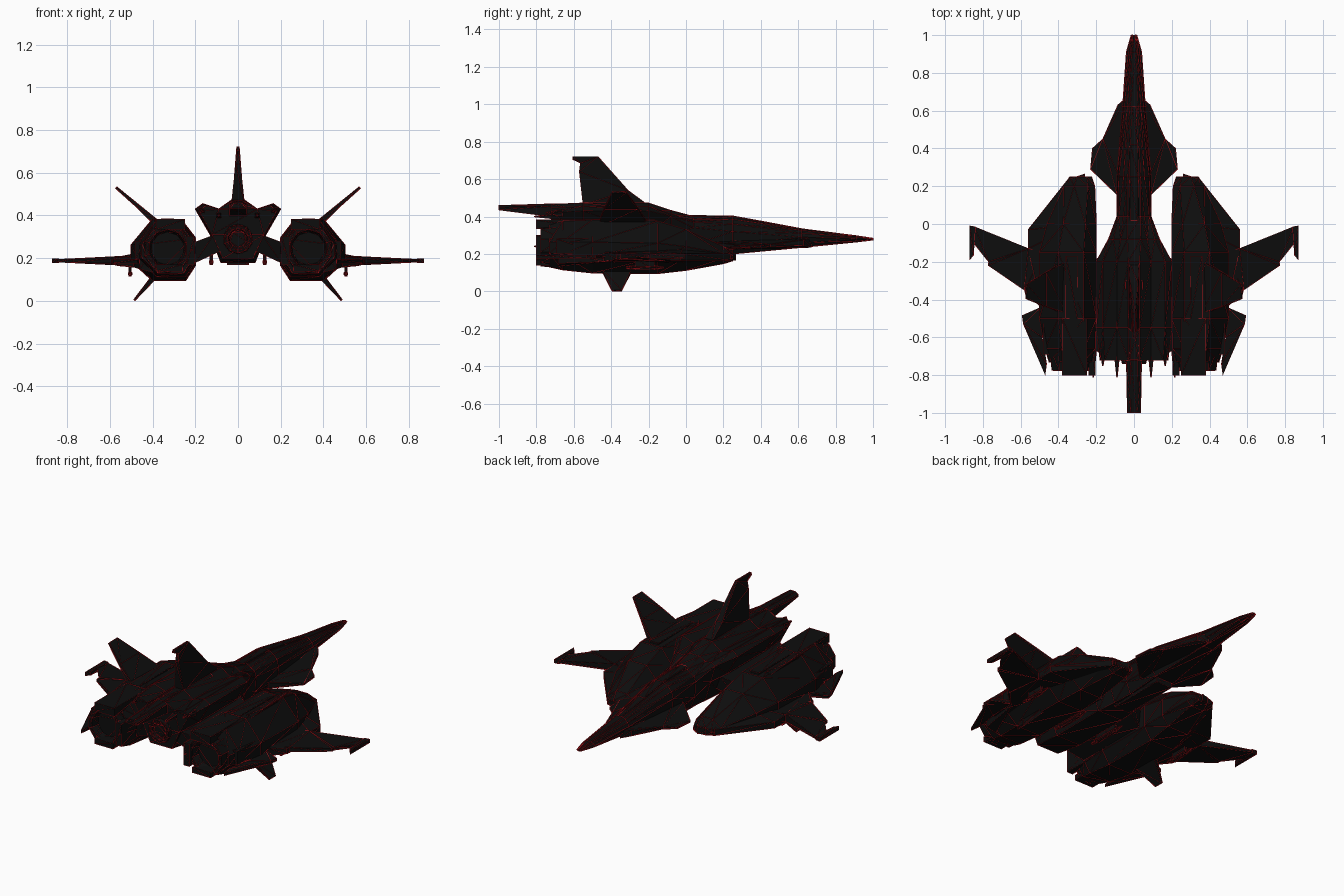
import bpy, bmesh, math
from mathutils import Vector


def make_mat(name, color):
    m = bpy.data.materials.new(name)
    m.diffuse_color = color
    return m


BLACK = make_mat("black_hull", (0.004, 0.004, 0.004, 1))
RED = make_mat("red_edge", (0.6, 0.01, 0.015, 1))


def finish(name, bm, mirror=True):
    bmesh.ops.recalc_face_normals(bm, faces=bm.faces)
    me = bpy.data.meshes.new(name)
    bm.to_mesh(me)
    bm.free()
    ob = bpy.data.objects.new(name, me)
    bpy.context.collection.objects.link(ob)
    me.materials.append(BLACK)
    me.materials.append(RED)
    if mirror:
        mod = ob.modifiers.new("mirror", 'MIRROR')
        mod.use_mirror_merge = False
    ob.modifiers.new("facets", 'TRIANGULATE')
    w = ob.modifiers.new("edge_lines", 'WIREFRAME')
    w.thickness = 0.004
    w.offset = 0.3
    w.use_replace = False
    w.use_even_offset = False
    w.material_offset = 1
    return ob


def loft(name, rings, mirror=True, cap=True):
    bm = bmesh.new()
    rows = [[bm.verts.new(p) for p in r] for r in rings]
    n = len(rows[0])
    for a, b in zip(rows, rows[1:]):
        for i in range(n):
            j = (i + 1) % n
            bm.faces.new((a[i], a[j], b[j], b[i]))
    if cap:
        bm.faces.new(rows[0])
        bm.faces.new(rows[-1])
    return finish(name, bm, mirror)


def plate(name, pts, normal, thick, mirror=True):
    """Flat outline thickened along normal; thick is one number or one per point."""
    n = Vector(normal).normalized()
    t = thick if isinstance(thick, list) else [thick] * len(pts)
    rings = [[Vector(p) + n * (s * h / 2) for p, h in zip(pts, t)] for s in (1, -1)]
    return loft(name, rings, mirror)


def box(name, x, y, z, mirror=True):
    ring = lambda v: [(x[0], v, z[0]), (x[1], v, z[0]), (x[1], v, z[1]), (x[0], v, z[1])]
    return loft(name, [ring(y[0]), ring(y[1])], mirror)


def circle(cx, cz, r, y, n=10):
    return [(cx + r * math.cos(2 * math.pi * (i + .5) / n), y,
             cz + r * math.sin(2 * math.pi * (i + .5) / n)) for i in range(n)]


def nozzle(name, cx, cz, prof, mirror):
    return loft(name, [circle(cx, cz, r, y) for r, y in prof], mirror)


# Fuselage: half sections from top ridge to belly
body = [
    (1.0, [(.005, .284), (.008, .283), (.012, .281), (.015, .279), (.012, .276), (.005, .274)]),
    (.91, [(.012, .297), (.02, .295), (.03, .288), (.04, .28), (.03, .27), (.01, .264)]),
    (.62, [(.022, .334), (.035, .325), (.05, .31), (.06, .29), (.05, .26), (.03, .235)]),
    (.25, [(.035, .398), (.055, .385), (.08, .36), (.09, .32), (.085, .25), (.06, .2)]),
    (.04, [(.035, .4), (.055, .385), (.08, .37), (.09, .34), (.085, .25), (.06, .185)]),
    (-.08, [(.035, .432), (.07, .41), (.11, .415), (.135, .4), (.105, .3), (.07, .18)]),
    (-.2, [(.03, .472), (.09, .43), (.165, .455), (.2, .43), (.13, .31), (.08, .18)]),
    (-.55, [(.03, .472), (.09, .43), (.165, .455), (.2, .43), (.13, .31), (.08, .18)]),
    (-.72, [(.03, .465), (.09, .43), (.155, .445), (.18, .42), (.12, .31), (.07, .2)]),
]
loft("fuselage", [[(x, y, z) for x, z in h] + [(-x, y, z) for x, z in reversed(h)]
                  for y, h in body], mirror=False)

# Spine boom running aft
loft("tail_boom", [[(w, y, b), (w, y, t), (w * .5, y, t + .012), (-w * .5, y, t + .012),
                    (-w, y, t), (-w, y, b)]
                   for y, w, b, t in ((-.3, .045, .4, .462), (-.72, .04, .4, .455),
                                      (-1, .035, .435, .447))], mirror=False)
# Cockpit canopy ridge
loft("canopy", [[(w, y, b), (w * .5, y, t), (-w * .5, y, t), (-w, y, b)]
                for y, w, b, t in ((.62, .02, .3, .335), (.42, .04, .33, .372),
                                   (.25, .045, .36, .403), (.02, .04, .37, .406))], mirror=False)
# Chin intake step
box("chin_intake", (-.05, .05), (-.1, .25), (.17, .22), mirror=False)

# Central tail fin with notched tip
plate("tail_fin", [(0, -.2, .46), (0, -.31, .54), (0, -.47, .72), (0, -.605, .72),
                   (0, -.605, .705), (0, -.565, .685), (0, -.57, .64), (0, -.55, .46)],
      (1, 0, 0), [.05, .04, .012, .01, .01, .012, .02, .06], mirror=False)

# Foreplanes
plate("foreplane", [(.04, .67, .26), (.085, .63, .26), (.165, .45, .245), (.22, .40, .24),
                    (.23, .29, .24), (.09, .155, .245), (.04, .155, .25)],
      (0, 0, 1), [.05, .03, .012, .01, .01, .035, .06])

# Engine nacelles: octagonal sections fitted to bounding ranges, wedge-shaped at the front
FR = [(.22, 1), (.67, 1), (1, .58), (1, .32), (.67, 0), (.15, 0), (0, .25), (0, .7)]
nac = [(.25, .225, .34, .163, .205), (.2, .208, .37, .148, .24), (0, .2, .46, .112, .33),
       (-.15, .2, .5, .095, .375), (-.5, .2, .5, .098, .382), (-.66, .205, .47, .115, .375),
       (-.73, .22, .45, .13, .36)]
loft("nacelle", [[(x0 + (x1 - x0) * u, y, z0 + (z1 - z0) * v) for u, v in FR]
                 for y, x0, x1, z0, z1 in nac])
# Flattened intake chine and outer wing root shelf
plate("nacelle_shelf", [(.26, .265, .184), (.35, .235, .184), (.56, -.03, .184),
                        (.56, -.13, .185), (.58, -.345, .185), (.575, -.37, .185),
                        (.49, -.44, .185), (.46, -.68, .185), (.4, -.68, .185), (.3, 0, .2)],
      (0, 0, 1), [.035, .035, .035, .04, .03, .025, .05, .07, .1, .12])

# Long upper and inner nacelle fairings
box("upper_fairing", (.25, .38), (-.8, -.5), (.335, .382))
box("inner_fairing", (.205, .24), (-.8, -.45), (.17, .30))
box("lower_fairing", (.26, .38), (-.8, -.6), (.14, .17))
box("side_fairing", (.43, .48), (-.69, -.45), (.2, .28))
box("nacelle_spine", (.3, .36), (-.5, -.17), (.34, .385))

# Exhausts with a recessed throat
nozzle("engine_nozzle", .33, .245, [(.12, -.66), (.11, -.775), (.09, -.775), (.075, -.72)], True)
nozzle("centre_nozzle", 0, .29, [(.075, -.7), (.065, -.74), (.05, -.74), (.04, -.725)], False)

# Main wings, with tip rails
plate("wing", [(.48, -.15, .188), (.56, -.13, .188), (.845, -.015, .188), (.865, -.03, .188),
               (.85, -.1, .188), (.77, -.2, .188), (.77, -.22, .188), (.58, -.35, .188),
               (.48, -.35, .188)],
      (0, 0, 1), [.045, .04, .012, .012, .014, .016, .016, .025, .035])
plate("wing_tip_rail", [(.84, -.015, .188), (.87, -.01, .188), (.87, -.19, .188),
                        (.85, -.165, .188)], (0, 0, 1), .02)

# Rear stabilisers
plate("stabiliser", [(.44, -.4, .185), (.49, -.44, .185), (.592, -.485, .185),
                     (.585, -.53, .185), (.47, -.8, .185), (.463, -.74, .185),
                     (.485, -.6, .185), (.44, -.6, .185)], (0, 0, 1), .016)

# Canted upper and lower fins
plate("upper_fin", [(.37, -.2, .355), (.47, -.26, .445), (.57, -.32, .53), (.57, -.395, .53),
                    (.47, -.435, .445), (.37, -.47, .355)],
      (.66, 0, -.75), [.03, .016, .01, .01, .016, .03])
plate("lower_fin", [(.39, -.29, .115), (.485, -.345, .004), (.485, -.395, .004),
                    (.39, -.45, .115)], (.76, 0, .65), [.025, .008, .008, .025])

# Struts joining the nacelles to the body
plate("nacelle_strut", [(.1, -.15, .27), (.22, -.2, .22), (.22, -.66, .22), (.1, -.7, .27)],
      (.4, 0, .92), [.08, .09, .09, .08])

# Small hanging pods and tail spikes
for name, x, z0, z1, y0, y1 in (("outer_pod", .505, .115, .175, -.32, -.12),
                                ("inner_pod", .125, .17, .23, -.5, -.25)):
    box(name + "_pylon", (x - .006, x + .006), (y0 + .05, y1 - .05), (z0, z1))
    loft(name, [circle(x, z0 + .012, r, y, 6) for r, y in
                ((.006, y0), (.009, y0 + .03), (.009, y1 - .04), (.002, y1))])
for i, (x, z, y) in enumerate(((.09, .4, -.81), (.165, .42, -.75), (.215, .24, -.81))):
    loft(f"tail_spike_{i}", [circle(x, z, r, v, 4) for r, v in ((.025, -.66), (.003, y))])
